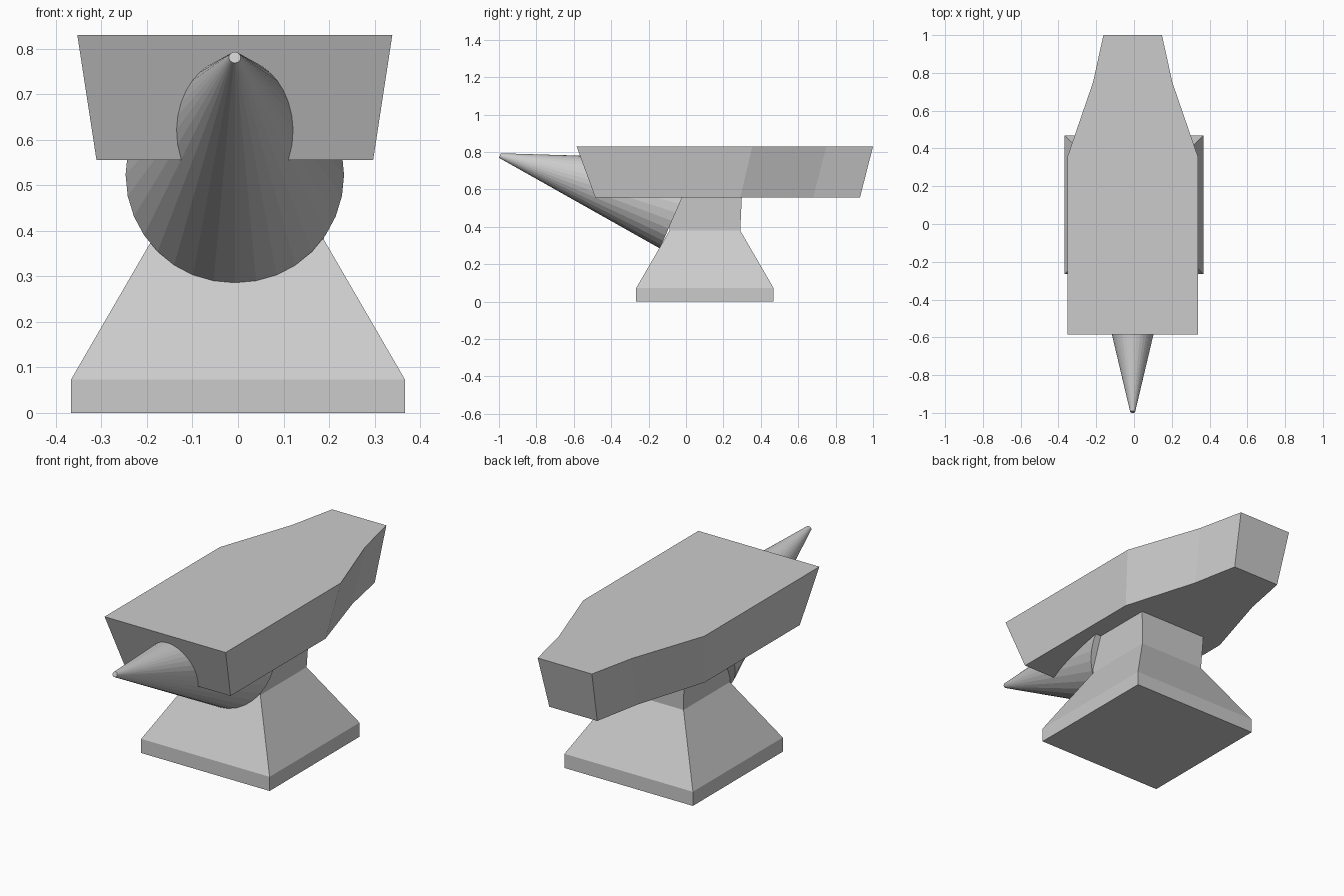
import bpy, math

if "Cube" in bpy.data.objects:
    bpy.data.objects.remove(bpy.data.objects["Cube"])

grey = bpy.data.materials.new("light_grey")
grey.diffuse_color = (0.6, 0.6, 0.6, 1)
grey.use_nodes = True
grey.node_tree.nodes["Principled BSDF"].inputs["Base Color"].default_value = grey.diffuse_color


def loft(name, rings):
    """Capped solid through rings with equal point counts (counter-clockwise, first to last)."""
    n = len(rings[0])
    verts = [p for ring in rings for p in ring]
    faces = [tuple(range(n))[::-1], tuple(range(len(verts) - n, len(verts)))]
    for r in range(len(rings) - 1):
        for i in range(n):
            j = (i + 1) % n
            faces.append((r * n + i, r * n + j, (r + 1) * n + j, (r + 1) * n + i))
    mesh = bpy.data.meshes.new(name)
    mesh.from_pydata(verts, [], faces)
    mesh.materials.append(grey)
    obj = bpy.data.objects.new(name, mesh)
    bpy.context.collection.objects.link(obj)
    return obj


# Foot and waist: square sections (half width, height)
def square(h, z, cy=0.101):
    return [(-h, cy - h, z), (h, cy - h, z), (h, cy + h, z), (-h, cy + h, z)]


loft("pedestal", [square(h, z) for h, z in
                  ((0.367, 0), (0.367, 0.073), (0.189, 0.38), (0.198, 0.57))])

# Head: outline of (half width, y), mirrored about its own centre line
CX = -0.007


def outline(points, z):
    right = [(CX + w, y, z) for w, y in points]
    left = [(CX - w, y, z) for w, y in reversed(points)]
    return right + left


loft("head", [
    outline([(0.304, -0.485), (0.304, 0.29), (0.186, 0.68), (0.137, 0.93)], 0.556),
    outline([(0.346, -0.585), (0.346, 0.355), (0.21, 0.75), (0.155, 1.0)], 0.83),
])


# Horn: tapered loft from a tilted oval to a small blunt tip
def oval(rx, cy, cz, dy, dz, n=32):
    return [(CX + rx * math.cos(a), cy + dy * math.sin(a), cz + dz * math.sin(a))
            for a in (2 * math.pi * i / n for i in range(n))]


loft("horn", [oval(0.24, -0.035, 0.523, 0.105, 0.2385),
              oval(0.013, -0.995, 0.781, 0.005, 0.012)])
